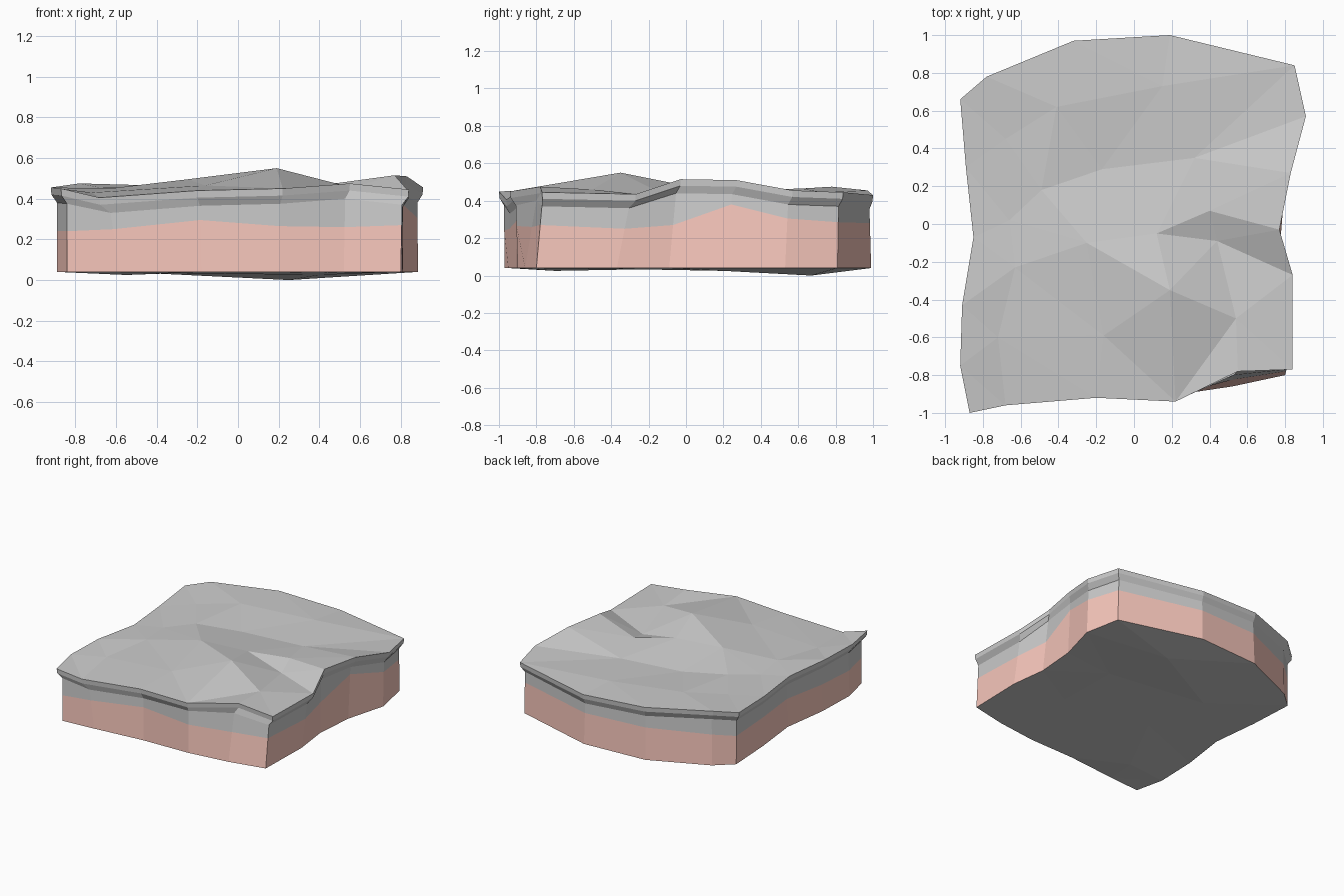
import bpy
from mathutils import Vector
from mathutils.geometry import delaunay_2d_cdt

if "Cube" in bpy.data.objects:
    bpy.data.objects.remove(bpy.data.objects["Cube"])

# Outline, counter-clockwise: lip x, y, z / foot x, y / height of the pink layer
OUTLINE = [
    (-.87, -1.0, .45, -.84, -.97, .24), (-.68, -.96, .405, -.58, -.95, .25),
    (-.20, -.92, .44, -.18, -.91, .295), (.22, -.94, .45, .20, -.90, .265),
    (.55, -.78, .475, .52, -.86, .26), (.84, -.77, .445, .80, -.80, .27),
    (.84, -.27, .435, .81, -.37, .25), (.77, -.03, .515, .775, -.09, .27),
    (.83, .27, .51, .80, .22, .38), (.91, .57, .455, .885, .53, .305),
    (.85, .84, .445, .83, .81, .285), (.19, 1.0, .43, .19, .99, .28),
    (-.32, .97, .455, -.32, .96, .29), (-.78, .78, .475, -.76, .765, .28),
    (-.92, .66, .455, -.89, .65, .26), (-.89, .30, .44, -.87, .29, .26),
    (-.85, -.07, .445, -.83, -.07, .26), (-.91, -.43, .455, -.88, -.43, .25),
    (-.92, -.75, .455, -.89, -.75, .24),
]
# Inner points of the uneven top and underside
TOP = [
    (.19, -.35, .55), (.40, .07, .465), (.44, -.09, .42), (.12, -.05, .49),
    (-.25, -.10, .495), (-.16, -.59, .465), (-.49, .18, .455), (-.17, .29, .435),
    (.32, .35, .43), (.15, .73, .445), (-.41, .62, .465), (-.63, -.23, .45),
    (-.72, -.60, .43), (-.66, .02, .44), (.54, -.50, .46), (-.68, .45, .455),
]
UNDER = [(.25, .67, 0), (-.55, -.70, .025), (-.4, .3, .032), (.4, -.3, .034), (-.3, -.2, .034), (.4, .2, .025)]


def make(name, verts, faces, color=None):
    me = bpy.data.meshes.new(name)
    me.from_pydata(verts, [], faces)
    ob = bpy.data.objects.new(name, me)
    bpy.context.collection.objects.link(ob)
    if color:
        mat = bpy.data.materials.new(name)
        mat.diffuse_color = color
        mat.use_nodes = True
        mat.node_tree.nodes["Principled BSDF"].inputs["Base Color"].default_value = mat.diffuse_color
        me.materials.append(mat)
    return ob


def bands(rings):
    """Quads joining stacked rings, first ring on top."""
    n = len(rings[0])
    verts = [v for r in rings for v in r]
    faces = [(k * n + i, (k + 1) * n + i, (k + 1) * n + (i + 1) % n, k * n + (i + 1) % n)
             for k in range(len(rings) - 1) for i in range(n)]
    return verts, faces


def surface(ring, inner, flip=False):
    """Triangulated sheet bounded by ring through the inner points."""
    pts = [Vector(p) for p in ring + inner]
    n = len(ring)
    tris = delaunay_2d_cdt([p.xy for p in pts], [(i, (i + 1) % n) for i in range(n)], [], 1, 1e-5)[2]
    return pts, [tuple(reversed(t)) if flip else tuple(t) for t in tris]


lip = [(x, y, z) for x, y, z, *_ in OUTLINE]
lip_low = [(x * .997, y * .997, z - .035) for x, y, z in lip]
neck = [(x * .6 + fx * .4 - .02 * x, y * .6 + fy * .4 - .015 * y, z - .075)
        for x, y, z, fx, fy, _ in OUTLINE]
foot = [(fx, fy, .04) for *_, fx, fy, _ in OUTLINE]
seam = []
for a, b, row in zip(neck, foot, OUTLINE):
    t = (row[5] - .04) / (a[2] - .04)
    seam.append(tuple(Vector(b).lerp(Vector(a), t)))

# Overhanging stone cap: top sheet plus lip and undercut, sharing the rim
top_v, top_f = surface(lip, TOP)
n, m = len(lip), len(top_v)
_, band_f = bands([lip, lip_low, neck])
shift = lambda i: i if i < n else i - n + m
make("stone_cap", [tuple(v) for v in top_v] + lip_low + neck,
     top_f + [tuple(shift(i) for i in f) for f in band_f])

# Grey upper layer, pink lower layer, underside
make("upper_layer", *bands([neck, seam]))
make("lower_layer", *bands([seam, foot]), color=(.95, .58, .51, 1))
make("underside", *surface(foot, UNDER, flip=True))
